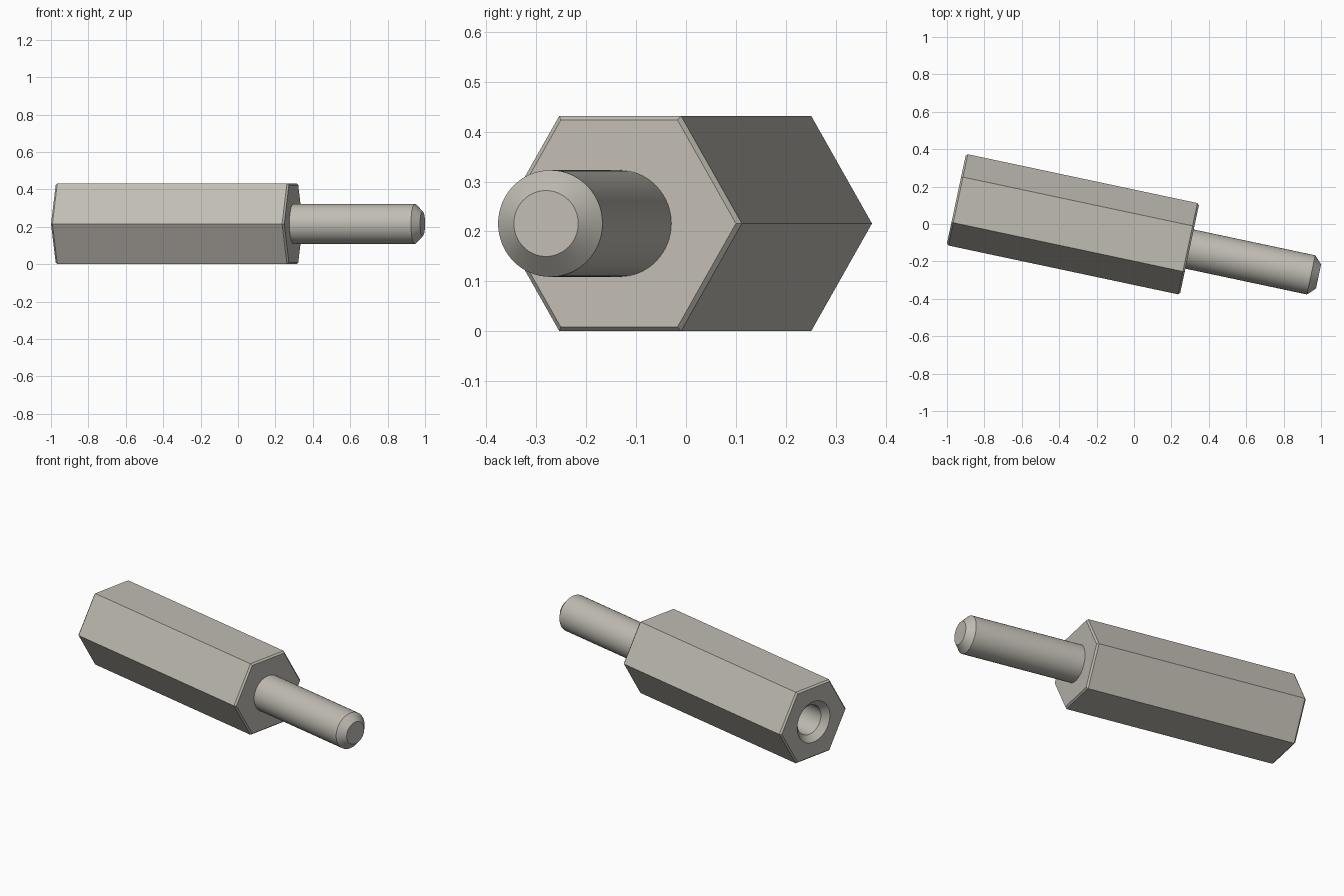
import bpy, bmesh, math
from mathutils import Matrix

cube = bpy.data.objects.get("Cube")
if cube:
    bpy.data.objects.remove(cube, do_unlink=True)

HEX_R = 0.2494       # corner radius of the hexagon
HEX_LEN = 1.275
TOTAL = 1.98
BEVEL = 0.01
STUD_R = 0.107
TIP = 0.041
HOLE_R = 0.088
SINK_R = 0.123
HOLE_DEPTH = 0.8

metal = bpy.data.materials.new("warm grey metal")
metal.use_nodes = True
colour = (0.53, 0.505, 0.45, 1)
metal.diffuse_color = colour
metal.node_tree.nodes["Principled BSDF"].inputs["Base Color"].default_value = colour

# Shared placement: the long axis is turned a little in plan
place = Matrix.Translation((-0.95, 0.131, 0.216)) @ Matrix.Rotation(math.radians(-12), 4, 'Z')


def lathe(name, profile, sides):
    """Closed solid from (distance, radius) steps along the axis."""
    bm = bmesh.new()
    rings = []
    for x, r in profile:
        angles = [math.tau * i / sides for i in range(sides)]
        rings.append([bm.verts.new((x, r * math.cos(a), r * math.sin(a))) for a in angles])
    for a, b in zip(rings, rings[1:]):
        for i in range(sides):
            j = (i + 1) % sides
            bm.faces.new((a[i], a[j], b[j], b[i]))
    bm.faces.new(rings[0])
    bm.faces.new(rings[-1])
    bmesh.ops.recalc_face_normals(bm, faces=bm.faces)
    mesh = bpy.data.meshes.new(name)
    bm.to_mesh(mesh)
    bm.free()
    mesh.materials.append(metal)
    obj = bpy.data.objects.new(name, mesh)
    bpy.context.collection.objects.link(obj)
    obj.matrix_world = place
    return obj


def select(obj):
    bpy.ops.object.select_all(action='DESELECT')
    obj.select_set(True)
    bpy.context.view_layer.objects.active = obj


# Hexagonal body with chamfered ends
inner = HEX_R - BEVEL
body = lathe("hex_body", [(0, inner), (BEVEL, HEX_R),
                          (HEX_LEN - BEVEL, HEX_R), (HEX_LEN, inner)], 6)

# Countersunk blind hole in the left end
cutter = lathe("hole_cutter", [(-0.02, SINK_R + 0.02), (SINK_R - HOLE_R, HOLE_R),
                               (HOLE_DEPTH, HOLE_R)], 64)
cutter.hide_render = True
cut = body.modifiers.new("hole", 'BOOLEAN')
cut.operation = 'DIFFERENCE'
cut.solver = 'EXACT'
cut.object = cutter
select(body)
bpy.ops.object.modifier_apply(modifier=cut.name)
bpy.data.objects.remove(cutter, do_unlink=True)

# Round stud with a chamfered tip
stud = lathe("stud", [(HEX_LEN, STUD_R), (TOTAL - TIP, STUD_R), (TOTAL, STUD_R - TIP)], 64)

for part in (body, stud):
    select(part)
    bpy.ops.object.shade_smooth_by_angle(angle=math.radians(30))
